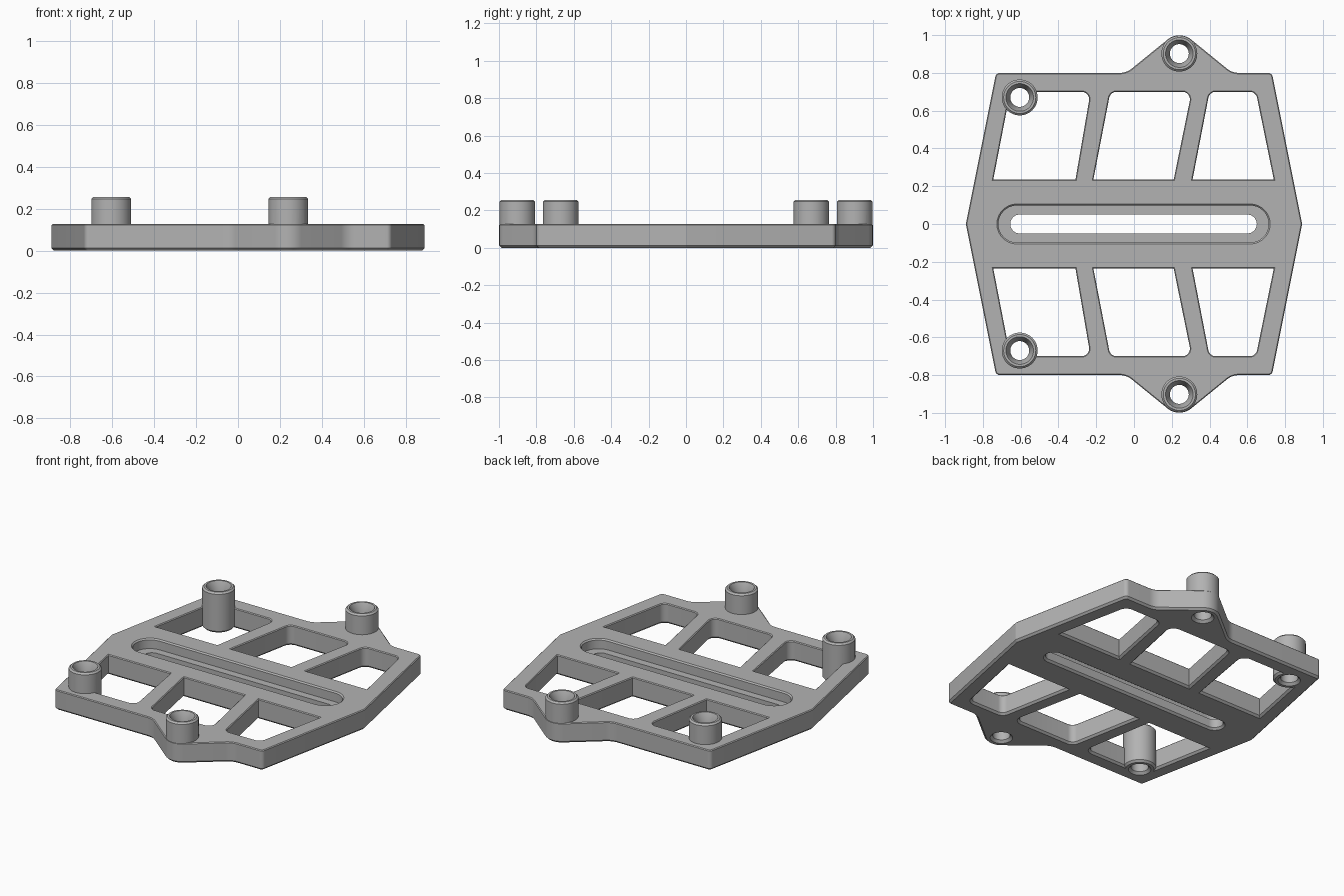
import bpy, bmesh, math
from mathutils import Vector

old = bpy.data.objects.get("Cube")
if old:
    bpy.data.objects.remove(old, do_unlink=True)

T, BOSS_TOP, C = 0.128, 0.257, 0.012   # plate top, boss top, edge chamfer

grey = bpy.data.materials.new("matte grey")
grey.use_nodes = True
COLOUR = (0.45, 0.45, 0.45, 1)
grey.diffuse_color = COLOUR
grey.node_tree.nodes["Principled BSDF"].inputs["Base Color"].default_value = COLOUR


def area(pts):
    return sum(a.x * b.y - b.x * a.y for a, b in zip(pts, pts[1:] + pts[:1])) / 2


def rounded(corners, steps=8):
    """Fillet a polygon given as (x, y, radius); returned counter-clockwise."""
    out, n = [], len(corners)
    for i, (x, y, r) in enumerate(corners):
        p = Vector((x, y))
        if r == 0:
            out.append(p)
            continue
        u = (Vector(corners[i - 1][:2]) - p).normalized()
        v = (Vector(corners[(i + 1) % n][:2]) - p).normalized()
        half = u.angle(v) / 2
        centre = p + (u + v).normalized() * (r / math.sin(half))
        start = p + u * (r / math.tan(half)) - centre
        end = p + v * (r / math.tan(half)) - centre
        a = math.atan2(start.y, start.x)
        turn = math.atan2(start.x * end.y - start.y * end.x, start.dot(end))
        for k in range(steps + 1):
            t = a + turn * k / steps
            out.append(centre + r * Vector((math.cos(t), math.sin(t))))
    return out if area(out) > 0 else out[::-1]


def circle(x, y, r, n=48):
    return [Vector((x + r * math.cos(2 * math.pi * k / n),
                    y + r * math.sin(2 * math.pi * k / n))) for k in range(n)]


def slot(x0, x1, r, n=16):
    ends = [(x1 - r, -math.pi / 2), (x0 + r, math.pi / 2)]
    return [Vector((cx + r * math.cos(a + math.pi * k / n),
                    r * math.sin(a + math.pi * k / n)))
            for cx, a in ends for k in range(n + 1)]


def offset(pts, d):
    """Move each side of the polygon outward by d."""
    out, n = [], len(pts)
    for i, p in enumerate(pts):
        e, f = (p - pts[i - 1]).normalized(), (pts[(i + 1) % n] - p).normalized()
        m = Vector((e.y, -e.x)) + Vector((f.y, -f.x))
        out.append(p + m * (2 * d / m.length_squared))
    return out


def prism(name, pts, levels):
    """Loft a polygon through (height, outward offset) levels and cap it."""
    bm = bmesh.new()
    rings = [[bm.verts.new((p.x, p.y, z)) for p in offset(pts, d)] for z, d in levels]
    n = len(pts)
    for a, b in zip(rings, rings[1:]):
        for i in range(n):
            j = (i + 1) % n
            bm.faces.new((a[i], a[j], b[j], b[i]))
    bm.faces.new(rings[0][::-1])
    bm.faces.new(rings[-1])
    me = bpy.data.meshes.new(name)
    bm.to_mesh(me)
    bm.free()
    me.materials.append(grey)
    ob = bpy.data.objects.new(name, me)
    bpy.context.collection.objects.link(ob)
    return ob


def combine(target, tool, operation):
    bpy.context.view_layer.objects.active = target
    mod = target.modifiers.new("join", "BOOLEAN")
    mod.operation, mod.solver, mod.object = operation, "EXACT", tool
    bpy.ops.object.modifier_apply(modifier=mod.name)
    bpy.data.objects.remove(tool, do_unlink=True)


# Plate outline: one half, mirrored front to back
half = [(-0.89, 0, 0.02), (-0.73, 0.8, 0.025), (-0.04, 0.8, 0.1), (0.24, 1.0276, 0.1),
        (0.52, 0.8, 0.1), (0.73, 0.8, 0.025), (0.89, 0, 0.02)]
outline = half + [(x, -y, r) for x, y, r in half[-2:0:-1]]
plate = prism("mounting_plate", rounded(outline), [(0, -C), (C, 0), (T - 0.005, 0), (T, -0.005)])

# Window openings, flared at the edges
windows = [
    [(-0.745, 0.235, 0), (-0.31, 0.235, 0), (-0.23, 0.7, 0.04), (-0.655, 0.7, 0.04)],
    [(-0.215, 0.235, 0), (0.21, 0.235, 0), (0.305, 0.7, 0.04), (-0.125, 0.7, 0.04)],
    [(0.31, 0.235, 0), (0.74, 0.235, 0), (0.645, 0.7, 0.04), (0.4, 0.7, 0.04)]]
flare = [(-0.01, C + 0.01), (C, 0), (T - 0.005, 0), (T + 0.005, 0.01)]
for s in (1, -1):
    for w in windows:
        cut = prism("window_cutter", rounded([(x, s * y, r) for x, y, r in w]), flare)
        combine(plate, cut, "DIFFERENCE")

# Long slot with a wider recess on top
combine(plate, prism("slot_cutter", slot(-0.655, 0.65, 0.05), flare), "DIFFERENCE")
combine(plate, prism("recess_cutter", slot(-0.718, 0.713, 0.098),
                     [(0.065, 0), (T - 0.008, 0), (T + 0.008, 0.016)]), "DIFFERENCE")

# Raised bosses with countersunk bores
for s in (1, -1):
    for x, y, z in ((-0.605, 0.67, 0), (0.24, 0.902, 0.03)):
        boss = prism("boss", circle(x, s * y, 0.095),
                     [(z, -C), (z + C, 0), (BOSS_TOP - 0.01, 0), (BOSS_TOP, -0.01)])
        combine(plate, boss, "UNION")
        bore = prism("bore_cutter", circle(x, s * y, 0.05),
                     [(-0.01, 0.025), (0.015, 0), (BOSS_TOP - 0.05, 0),
                      (BOSS_TOP, 0.023), (BOSS_TOP + 0.01, 0.0276)])
        combine(plate, bore, "DIFFERENCE")

# Smooth curved walls, crisp edges
bpy.ops.object.select_all(action="DESELECT")
plate.select_set(True)
bpy.context.view_layer.objects.active = plate
bpy.ops.object.shade_smooth_by_angle(angle=math.radians(30))
